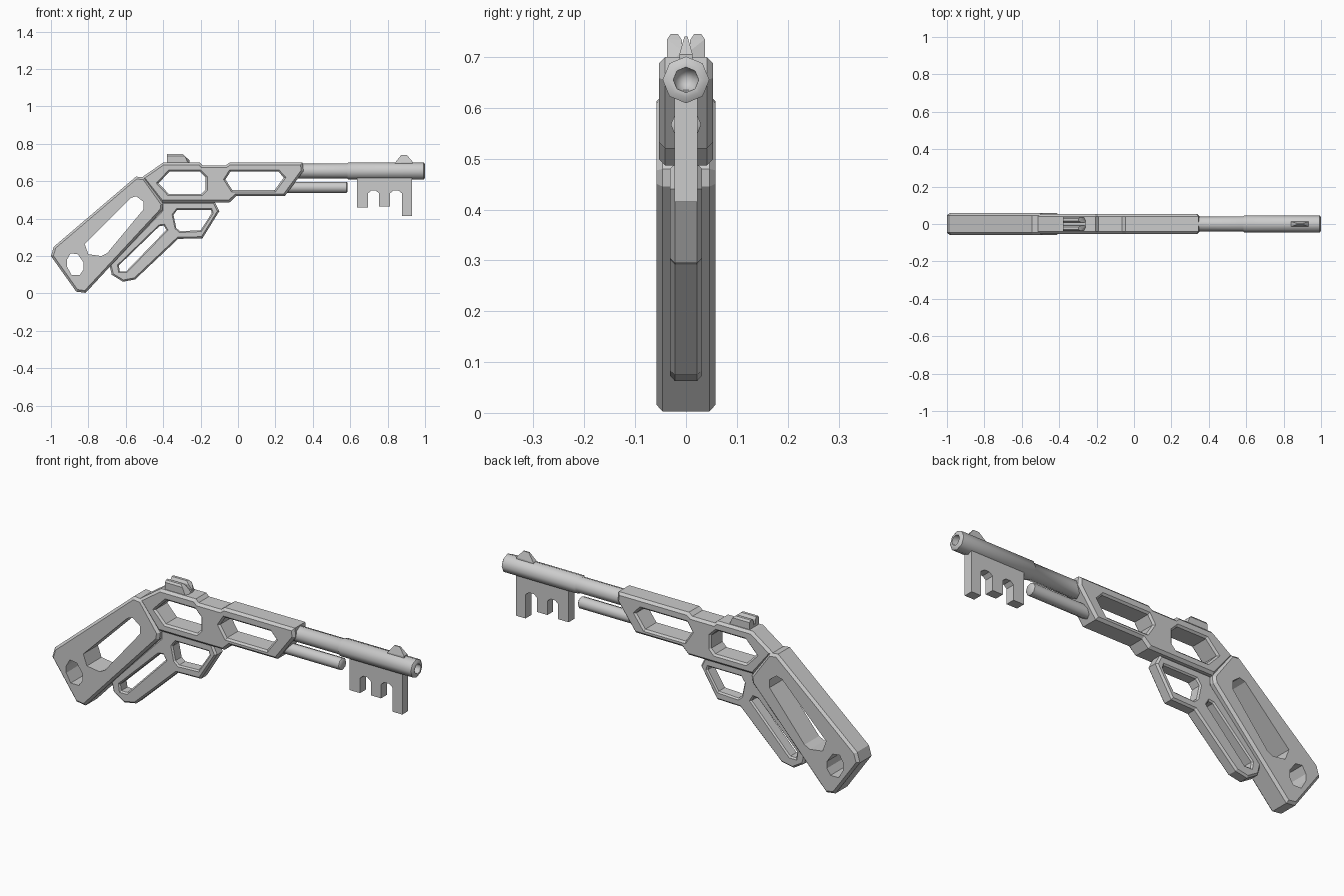
import bpy, bmesh, math
from mathutils import Vector

if "Cube" in bpy.data.objects:
    bpy.data.objects.remove(bpy.data.objects["Cube"])


def finish(name, bm, smooth=None):
    bmesh.ops.recalc_face_normals(bm, faces=bm.faces[:])
    me = bpy.data.meshes.new(name)
    bm.to_mesh(me)
    bm.free()
    ob = bpy.data.objects.new(name, me)
    bpy.context.collection.objects.link(ob)
    if smooth:
        me.polygons.foreach_set("use_smooth", [True] * len(me.polygons))
        me.set_sharp_from_angle(angle=math.radians(smooth))
    return ob


def wind(pts, ccw):
    area = sum(a[0] * b[1] - b[0] * a[1] for a, b in zip(pts, pts[1:] + pts[:1]))
    return [Vector(p) for p in (pts if (area > 0) == ccw else pts[::-1])]


def inset(pts, d):
    """Mitred offset to the left of the travel direction (into the material)."""
    out = []
    for i, p in enumerate(pts):
        a = (p - pts[i - 1]).normalized()
        b = (pts[(i + 1) % len(pts)] - p).normalized()
        na, nb = Vector((-a.y, a.x)), Vector((-b.y, b.x))
        out.append(p + (na + nb) * d / (1 + na.dot(nb)))
    return out


def plate(name, outer, holes=(), half=0.05, bev=0.0, hole_bev=0.0):
    """Flat x-z profile with through holes, thick in y, chamfered rims."""
    bm = bmesh.new()
    caps = [[], []]
    loops = [(wind(outer, True), bev)] + [(wind(h, False), hole_bev) for h in holes]
    for pts, c in loops:
        rows = [(pts, -half), (pts, half)]
        if c:
            ins = inset(pts, c)
            rows = [(ins, -half), (pts, c - half), (pts, half - c), (ins, half)]
        rings = [[bm.verts.new((p.x, y, p.y)) for p in r] for r, y in rows]
        n = len(pts)
        for r, s in zip(rings, rings[1:]):
            for i in range(n):
                j = (i + 1) % n
                bm.faces.new((r[i], r[j], s[j], s[i]))
        for cap, ring in zip(caps, (rings[0], rings[-1])):
            cap += [bm.edges.get((ring[i], ring[(i + 1) % n])) for i in range(n)]
    for cap in caps:
        bmesh.ops.triangle_fill(bm, use_beauty=True, use_dissolve=False, edges=cap)
    return finish(name, bm)


def tube(name, profile, z, sides=8):
    """Revolve (x, radius) points around an axis along x; radius 0 closes to a point."""
    bm = bmesh.new()
    rings = []
    for x, r in profile:
        count = sides if r else 1
        rings.append([bm.verts.new((x, r * math.cos(math.tau * k / sides),
                                    z + r * math.sin(math.tau * k / sides)))
                      for k in range(count)])
    for a, b in zip(rings, rings[1:]):
        for k in range(sides):
            j = (k + 1) % sides
            quad = [a[k % len(a)], a[j % len(a)], b[j % len(b)], b[k % len(b)]]
            bm.faces.new(list(dict.fromkeys(quad)))
    return finish(name, bm, 46)


# Shoulder stock with a long slot and a small hole
plate("stock",
      [(-1, .20), (-.985, .25), (-.545, .625), (-.50, .62), (-.40, .48),
       (-.405, .445), (-.815, .003), (-.865, .01)],
      [[(-.82, .265), (-.575, .51), (-.545, .52), (-.505, .49), (-.505, .45),
        (-.70, .215), (-.73, .2), (-.80, .21)],
       [(-.915, .18), (-.895, .215), (-.857, .21), (-.825, .165),
        (-.825, .13), (-.845, .10), (-.89, .10), (-.915, .145)]],
      half=.058, bev=.012)

# Receiver with two windows
plate("receiver",
      [(-.515, .62), (-.40, .70), (-.205, .70), (-.19, .685), (-.065, .685),
       (-.045, .70), (.345, .70), (.35, .655), (.25, .52), (-.01, .52),
       (-.045, .487), (-.41, .487)],
      [[(-.425, .59), (-.365, .652), (-.205, .652), (-.173, .62), (-.173, .555),
        (-.195, .532), (-.37, .532)],
       [(-.067, .61), (-.04, .652), (.215, .652), (.245, .62), (.195, .552), (-.03, .552)]],
      half=.053, bev=.012, hole_bev=.009)

# Lever loop with trigger guard
plate("lever",
      [(-.41, .49), (-.125, .49), (-.10, .44), (-.19, .295), (-.32, .292),
       (-.55, .075), (-.615, .063), (-.675, .10), (-.688, .155), (-.41, .445)],
      [[(-.345, .42), (-.325, .447), (-.145, .447), (-.14, .43), (-.20, .338),
        (-.31, .333), (-.33, .35)],
       [(-.637, .15), (-.42, .36), (-.397, .363), (-.383, .34), (-.598, .118), (-.632, .118)]],
      half=.031, bev=.009, hole_bev=.007)

# Barrel with thicker front sleeve and hollow muzzle
tube("barrel", [(.3, 0), (.3, .04), (.583, .04), (.59, .046), (.993, .046), (1, .035),
                (1, .025), (.93, .023), (.91, 0)], .655)

# Magazine tube under the barrel
tube("magazine_tube", [(.245, 0), (.245, .03), (.58, .03), (.585, .024), (.585, 0)], .567)

# Key teeth hanging from the barrel
plate("key_teeth",
      [(.637, .635), (.637, .46), (.695, .46), (.695, .535), (.712, .55), (.737, .55),
       (.755, .535), (.755, .465), (.812, .465), (.812, .535), (.83, .55), (.858, .55),
       (.877, .535), (.877, .415), (.93, .415), (.93, .635)], half=.023)

# Front sight, tapered to a thin top
front = plate("front_sight", [(.84, .685), (.84, .70), (.872, .74), (.903, .74),
                              (.933, .705), (.933, .685)], half=.013)
for v in front.data.vertices:
    if v.co.z > .73:
        v.co.y *= .25

# Rear sight: notched cross-section run along x, front top edge sloped back
half_section = [(.037, .68), (.037, .735), (.03, .745), (.016, .745), (.008, .733), (.008, .712)]
section = half_section + [(-y, z) for y, z in reversed(half_section)]
bm = bmesh.new()
rear, fore = [[bm.verts.new((x - (max(0, z - .715) * 1.2 if x > -.3 else 0), y, z))
               for y, z in section] for x in (-.38, -.26)]
n = len(section)
for i in range(n):
    bm.faces.new((rear[i], rear[(i + 1) % n], fore[(i + 1) % n], fore[i]))
for ring in (rear, fore):
    edges = [bm.edges.get((ring[i], ring[(i + 1) % n])) for i in range(n)]
    bmesh.ops.triangle_fill(bm, use_beauty=True, use_dissolve=False, edges=edges)
finish("rear_sight", bm)
